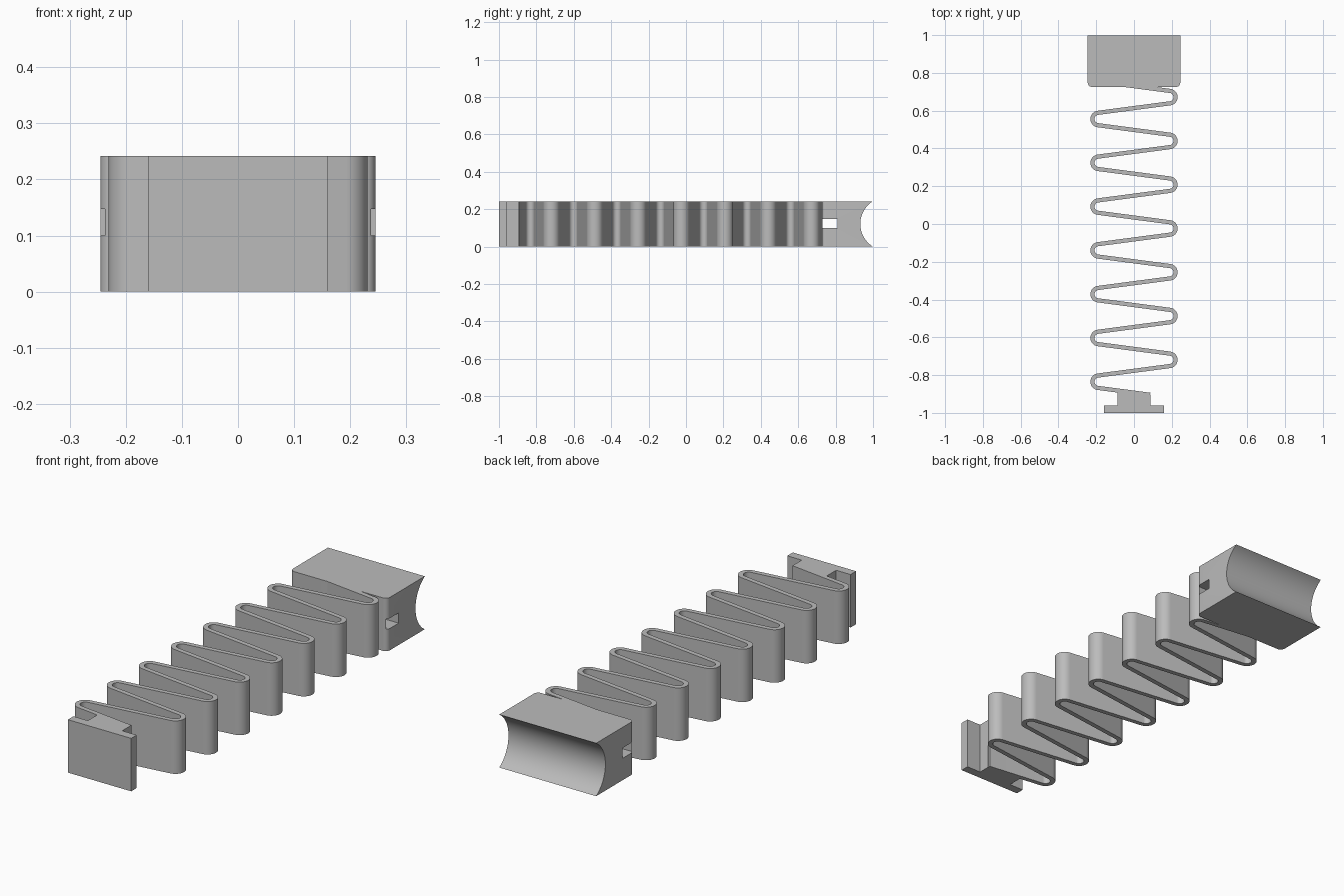
import bpy, bmesh, math
from mathutils import Vector

cube = bpy.data.objects.get("Cube")
if cube:
    bpy.data.objects.remove(cube, do_unlink=True)

HEIGHT = 0.242
MID = HEIGHT / 2

grey = bpy.data.materials.new("plain grey")
grey.use_nodes = True
grey.diffuse_color = (0.5, 0.5, 0.5, 1)
grey.node_tree.nodes["Principled BSDF"].inputs["Base Color"].default_value = (0.5, 0.5, 0.5, 1)


def finish(bm, name):
    bmesh.ops.recalc_face_normals(bm, faces=bm.faces)
    mesh = bpy.data.meshes.new(name)
    bm.to_mesh(mesh)
    bm.free()
    mesh.materials.append(grey)
    obj = bpy.data.objects.new(name, mesh)
    bpy.context.collection.objects.link(obj)
    return obj


def extrude(polygons, name, direction=(0, 0, HEIGHT)):
    """Extrude a sheet of joined polygons into a solid."""
    bm = bmesh.new()
    for poly in polygons:
        bm.faces.new([bm.verts.new(p) for p in poly])
    bmesh.ops.remove_doubles(bm, verts=bm.verts, dist=1e-5)
    result = bmesh.ops.extrude_face_region(bm, geom=bm.faces[:], use_keep_orig=True)
    moved = [g for g in result["geom"] if isinstance(g, bmesh.types.BMVert)]
    bmesh.ops.translate(bm, verts=moved, vec=direction)
    return finish(bm, name)


def activate(obj):
    bpy.ops.object.select_all(action='DESELECT')
    obj.select_set(True)
    bpy.context.view_layer.objects.active = obj


def cut(obj, cutter):
    activate(obj)
    mod = obj.modifiers.new("cut", 'BOOLEAN')
    mod.operation = 'DIFFERENCE'
    mod.solver = 'EXACT'
    mod.object = cutter
    bpy.ops.object.modifier_apply(modifier=mod.name)


def arc(cx, cy, r, start, end, steps):
    angles = [start + (end - start) * i / steps for i in range(steps + 1)]
    return [Vector((cx + r * math.cos(a), cy + r * math.sin(a), 0)) for a in angles]


# Zigzag spring: alternating bends joined by tangent straight strands
BENDS, FIRST, PITCH = 14, -0.835, 0.1159
BEND_X, RADIUS, HALF = 0.187, 0.033, 0.011
tilt = math.atan2(PITCH, 2 * BEND_X) - math.asin(2 * RADIUS / math.hypot(PITCH, 2 * BEND_X))
path = []
for i in range(BENDS):
    bend = arc(-BEND_X, 0, RADIUS, 1.5 * math.pi - tilt, 0.5 * math.pi + tilt, 16)
    side = 1 if i % 2 == 0 else -1
    path += [Vector((p.x * side, p.y + FIRST + PITCH * i, 0)) for p in bend]


def along(p, x, slope):
    return Vector((x, p.y + slope * (x - p.x), 0))


path.insert(0, along(path[0], 0.085, -math.tan(tilt)))
path.append(along(path[-1], -0.09, -math.tan(tilt)))
left, right = [], []
for i, p in enumerate(path):
    d = (path[min(i + 1, len(path) - 1)] - path[max(i - 1, 0)]).normalized()
    # Bend ends take the direction of their straight strand
    if 0 < i < len(path) - 1 and (i - 1) % 17 in (0, 16):
        d = (p - path[i - 1] if (i - 1) % 17 == 0 else path[i + 1] - p).normalized()
    n = Vector((-d.y, d.x, 0)) * HALF
    left.append(p + n)
    right.append(p - n)
spring = extrude([(left[i], right[i], right[i + 1], left[i + 1])
                  for i in range(len(path) - 1)], "zigzag_spring")

# Foot: plate and neck in one outline, neck ends on the first strand
foot = extrude([[(-0.16, -1, 0), (0.16, -1, 0), (0.16, -0.96, 0), (0.087, -0.96, 0),
                 (0.087, -0.904, 0), (-0.087, -0.881, 0), (-0.087, -0.96, 0),
                 (-0.16, -0.96, 0)]], "foot_plate")

# Head block with rounded front corners
W, FRONT, R = 0.245, 0.726, 0.022
outline = arc(-W + R, FRONT + R, R, math.pi, 1.5 * math.pi, 8)
outline += arc(W - R, FRONT + R, R, 1.5 * math.pi, 2 * math.pi, 8)
outline += [Vector((W, 1, 0)), Vector((-W, 1, 0))]
head = extrude([outline], "head_block")

# Concave cradle across the back of the head
circle = arc(0, 0, 0.143, 0, 2 * math.pi, 96)[:-1]
groove = extrude([[(-0.4, 1.075 + p.x, MID + p.y) for p in circle]], "groove_cutter", (0.8, 0, 0))
# Rectangular slot through the head from side to side
slot = extrude([[(-0.4, y, z) for y, z in
                 ((0.731, 0.1), (0.81, 0.1), (0.81, 0.147), (0.731, 0.147))]],
               "slot_cutter", (0.8, 0, 0))
cut(head, groove)
cut(head, slot)
cut(spring, slot)
for cutter in (groove, slot):
    bpy.data.objects.remove(cutter, do_unlink=True)

for obj in (spring, head):
    activate(obj)
    bpy.ops.object.shade_smooth_by_angle(angle=math.radians(30))
